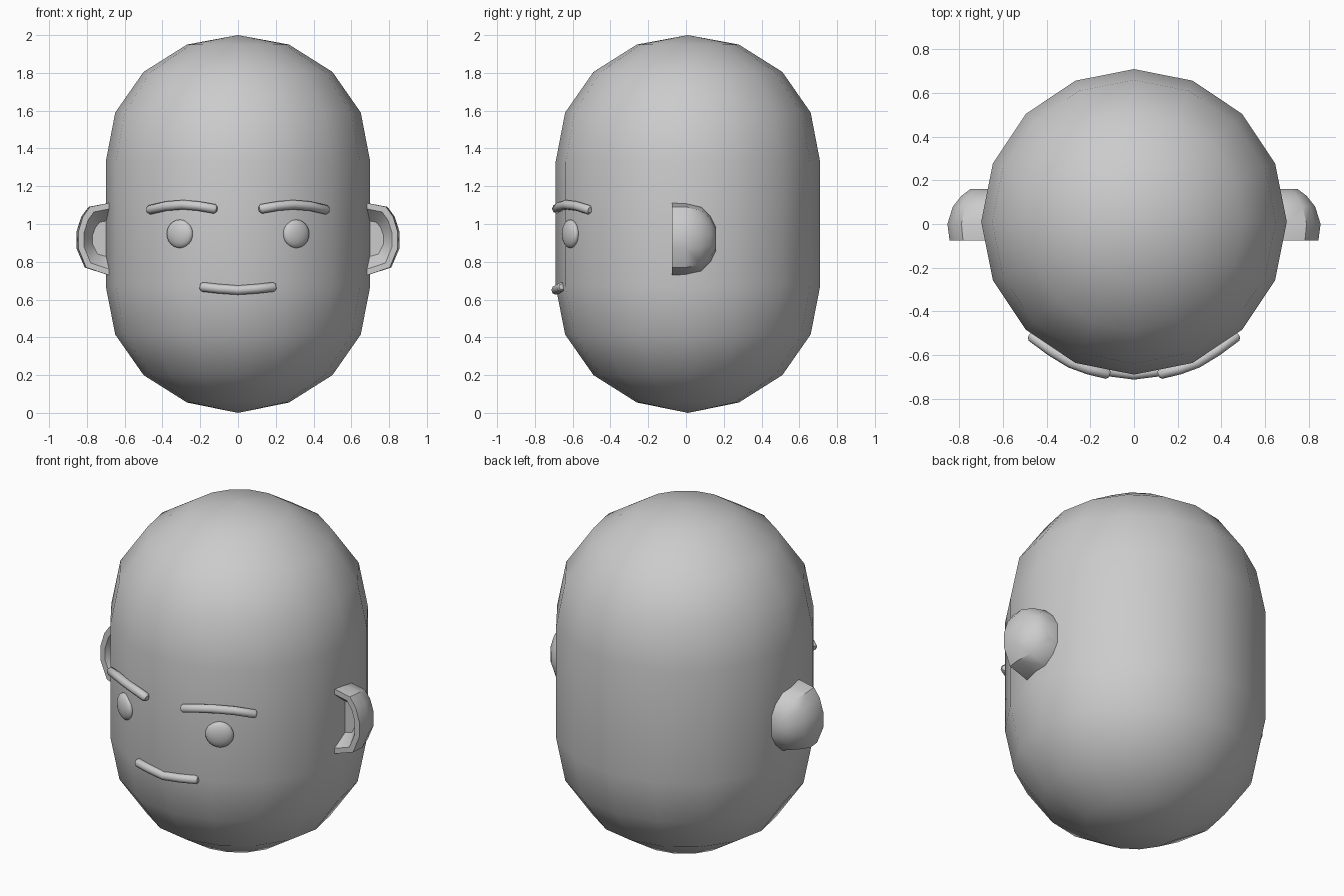
import bpy, bmesh, math
from mathutils import Vector, Matrix

if "Cube" in bpy.data.objects:
    bpy.data.objects.remove(bpy.data.objects["Cube"])

grey = bpy.data.materials.new("plain grey")
grey.diffuse_color = (0.6, 0.6, 0.6, 1)
grey.use_nodes = True
grey.node_tree.nodes["Principled BSDF"].inputs["Base Color"].default_value = grey.diffuse_color


def finish(bm, name, angle=40):
    bmesh.ops.recalc_face_normals(bm, faces=bm.faces)
    mesh = bpy.data.meshes.new(name)
    bm.to_mesh(mesh)
    bm.free()
    mesh.materials.append(grey)
    ob = bpy.data.objects.new(name, mesh)
    bpy.context.collection.objects.link(ob)
    bpy.ops.object.select_all(action='DESELECT')
    ob.select_set(True)
    bpy.context.view_layer.objects.active = ob
    bpy.ops.object.shade_smooth_by_angle(angle=math.radians(angle))
    return ob


def loft(name, rings, angle=40):
    """Skin equal-length closed rings of points and cap both ends."""
    bm = bmesh.new()
    loops = [[bm.verts.new(p) for p in ring] for ring in rings]
    n = len(loops[0])
    for a, b in zip(loops, loops[1:]):
        for i in range(n):
            j = (i + 1) % n
            bm.faces.new((a[i], a[j], b[j], b[i]))
    bm.faces.new(loops[0])
    bm.faces.new(loops[-1])
    return finish(bm, name, angle)


def tube(name, path, radius=0.025, sides=8):
    """Round bar with chamfered ends along a mostly horizontal path."""
    pts = [Vector(p) for p in path]
    first = (pts[1] - pts[0]).normalized() * 0.012
    last = (pts[-1] - pts[-2]).normalized() * 0.012
    pts = [pts[0], pts[0] + first] + pts[1:-1] + [pts[-1] - last, pts[-1]]
    rings = []
    for k, p in enumerate(pts):
        t = (pts[min(k + 1, len(pts) - 1)] - pts[max(k - 1, 0)]).normalized()
        side = t.cross(Vector((0, 0, 1))).normalized()
        up = side.cross(t)
        r = radius * (0.6 if k in (0, len(pts) - 1) else 1)
        rings.append([p + r * (math.cos(a) * side + math.sin(a) * up)
                      for a in (2 * math.pi * i / sides for i in range(sides))])
    return loft(name, rings, 50)


# Head: sixteen-sided capsule
R, CY, SIDES = 0.70, 0.01, 16
profile = [(0.27, 0.055), (0.50, 0.20), (0.65, 0.415), (R, 0.67),
           (R, 1.33), (0.65, 1.59), (0.50, 1.805), (0.27, 1.95)]
bm = bmesh.new()
loops = [[bm.verts.new((r * math.cos(2 * math.pi * i / SIDES),
                        CY + r * math.sin(2 * math.pi * i / SIDES), z))
          for i in range(SIDES)] for r, z in profile]
bottom, top = bm.verts.new((0, CY, 0.0)), bm.verts.new((0, CY, 2.0))
for i in range(SIDES):
    j = (i + 1) % SIDES
    for a, b in zip(loops, loops[1:]):
        bm.faces.new((a[i], a[j], b[j], b[i]))
    bm.faces.new((bottom, loops[0][j], loops[0][i]))
    bm.faces.new((top, loops[-1][i], loops[-1][j]))
finish(bm, "head")

# Ear cup: outline (outward, height) and rings (depth y, width, half height)
outline = [(0, 1), (0.23, 1), (0.70, 0.9), (0.88, 0.63), (1, 0.21),
           (1, -0.26), (0.8, -0.79), (0.23, -1), (0, -1)]
ear_rings = [(0.0, 0.13, 0.10), (-0.075, 0.175, 0.16), (-0.075, 0.205, 0.19),
             (0.0, 0.215, 0.19), (0.08, 0.19, 0.17), (0.13, 0.15, 0.12),
             (0.16, 0.11, 0.06)]

for side, s in (("left", -1), ("right", 1)):
    loft(side + "_ear", [[(s * (0.64 + w * u), y, 0.92 + h * v) for u, v in outline]
                         for y, w, h in ear_rings])

    # Eye: flattened ball turned to follow the face
    bm = bmesh.new()
    bmesh.ops.create_uvsphere(
        bm, u_segments=20, v_segments=12, radius=1,
        matrix=Matrix.Translation((s * 0.308, -0.612, 0.948))
        @ Matrix.Rotation(s * math.radians(28), 4, 'Z')
        @ Matrix.Diagonal((0.077, 0.032, 0.075, 1)))
    finish(bm, side + "_eye", 60)

    # Eyebrow: arched bar hugging the face
    tube(side + "_eyebrow", [(s * x, y, z) for x, y, z in (
        (0.112, -0.688, 1.078), (0.21, -0.664, 1.095), (0.29, -0.635, 1.102),
        (0.38, -0.58, 1.095), (0.477, -0.508, 1.073))])

# Mouth: slightly sagging bar
tube("mouth", [(-0.20, -0.658, 0.668), (-0.10, -0.675, 0.657), (0, -0.688, 0.65),
               (0.10, -0.675, 0.657), (0.20, -0.658, 0.668)])
